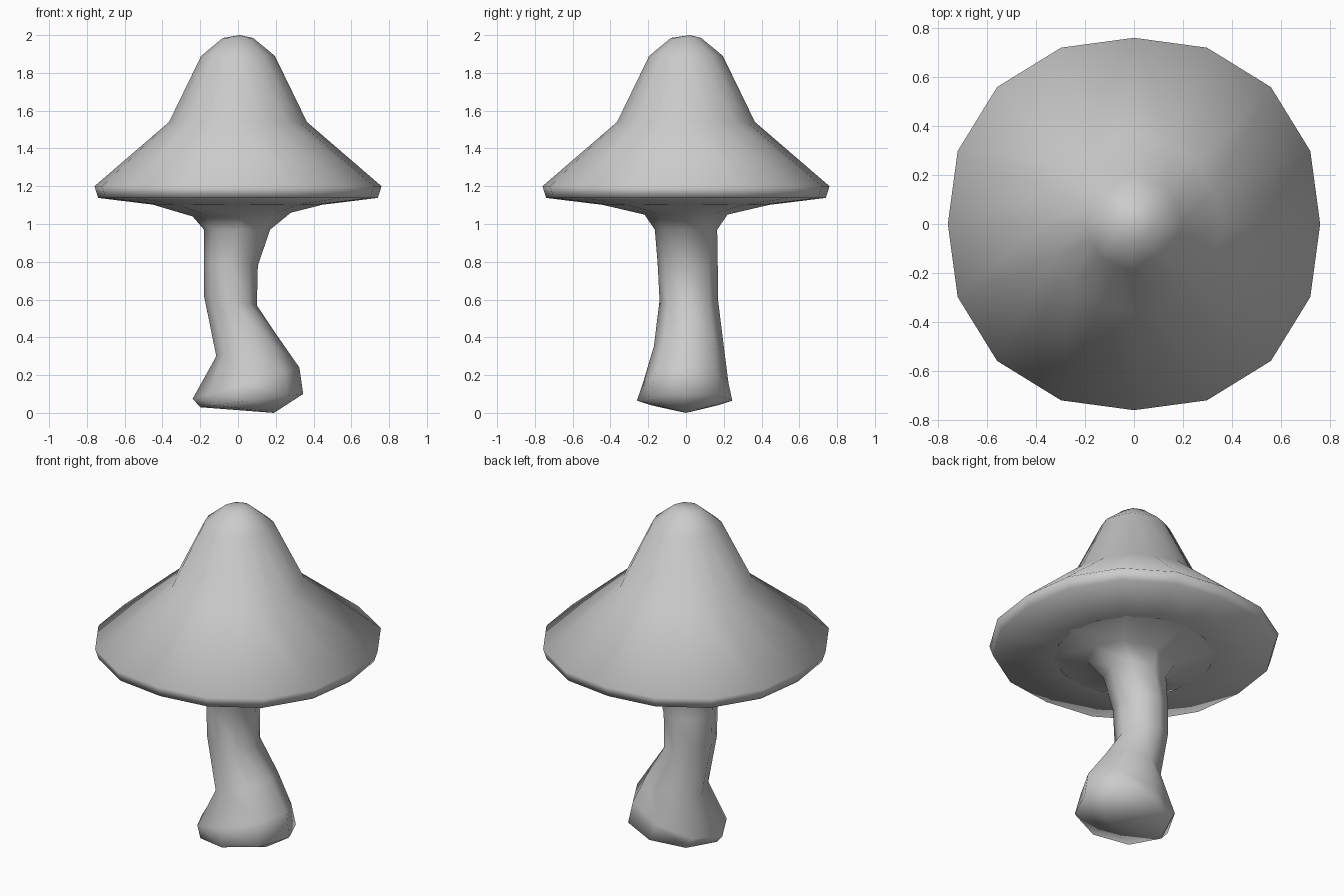
import bpy, bmesh
from math import sin, cos, tau

if "Cube" in bpy.data.objects:
    bpy.data.objects.remove(bpy.data.objects["Cube"])


def loft(name, rings, start_pole=None, end_pole=None):
    """Skin a stack of point rings, closing either end to a pole."""
    bm = bmesh.new()
    loops = [[bm.verts.new(p) for p in ring] for ring in rings]
    n = len(loops[0])
    for a, b in zip(loops, loops[1:]):
        for i in range(n):
            j = (i + 1) % n
            bm.faces.new((a[i], a[j], b[j], b[i]))
    for pole, ring in ((start_pole, loops[0]), (end_pole, loops[-1])):
        if pole:
            p = bm.verts.new(pole)
            for i in range(n):
                bm.faces.new((p, ring[i], ring[(i + 1) % n]))
    bmesh.ops.recalc_face_normals(bm, faces=bm.faces)
    me = bpy.data.meshes.new(name)
    bm.to_mesh(me)
    bm.free()
    for f in me.polygons:
        f.use_smooth = True
    ob = bpy.data.objects.new(name, me)
    bpy.context.collection.objects.link(ob)
    return ob


def cap_ring(r, z, odd, diag):
    """16 points; odd and diagonal points get their own radius factor."""
    f = (1, odd, diag, odd)
    return [(r * f[i % 4] * cos(tau * i / 16), r * f[i % 4] * sin(tau * i / 16), z)
            for i in range(16)]


def stem_ring(xl, zl, xr, zr, y0, y1):
    """8 points on a tilted oval from a left point to a right point."""
    pts = []
    for i in range(8):
        c, s = cos(tau * i / 8), sin(tau * i / 8)
        pts.append(((xl + xr) / 2 + c * (xr - xl) / 2,
                    (y0 + y1) / 2 + s * (y1 - y0) / 2,
                    (zl + zr) / 2 + c * (zr - zl) / 2))
    return pts


# Cap: rounded tip, bell, flared brim, shallow underside
cap = [(0.08, 1.985, .95, 1), (0.195, 1.89, .95, 1), (0.365, 1.54, .96, 1),
       (0.76, 1.20, 1.025, 1.04), (0.74, 1.138, 1.025, 1.04), (0.43, 1.10, 1, 1)]
loft("cap", [cap_ring(*c) for c in cap], start_pole=(0.01, 0.02, 2.0))

# Stem: flared top, bent middle, bulbous tilted foot
stem = [(-0.47, 1.108, 0.47, 1.108, -0.47, 0.47),
        (-0.24, 1.04, 0.28, 1.06, -0.22, 0.22),
        (-0.18, 0.97, 0.17, 0.97, -0.165, 0.165),
        (-0.18, 0.80, 0.105, 0.78, -0.15, 0.168),
        (-0.18, 0.62, 0.10, 0.57, -0.14, 0.17),
        (-0.115, 0.30, 0.21, 0.405, -0.17, 0.20),
        (-0.24, 0.075, 0.325, 0.24, -0.228, 0.225),
        (-0.20, 0.03, 0.345, 0.10, -0.26, 0.245)]
loft("stem", [stem_ring(*s) for s in stem], end_pole=(0.19, 0, 0))
